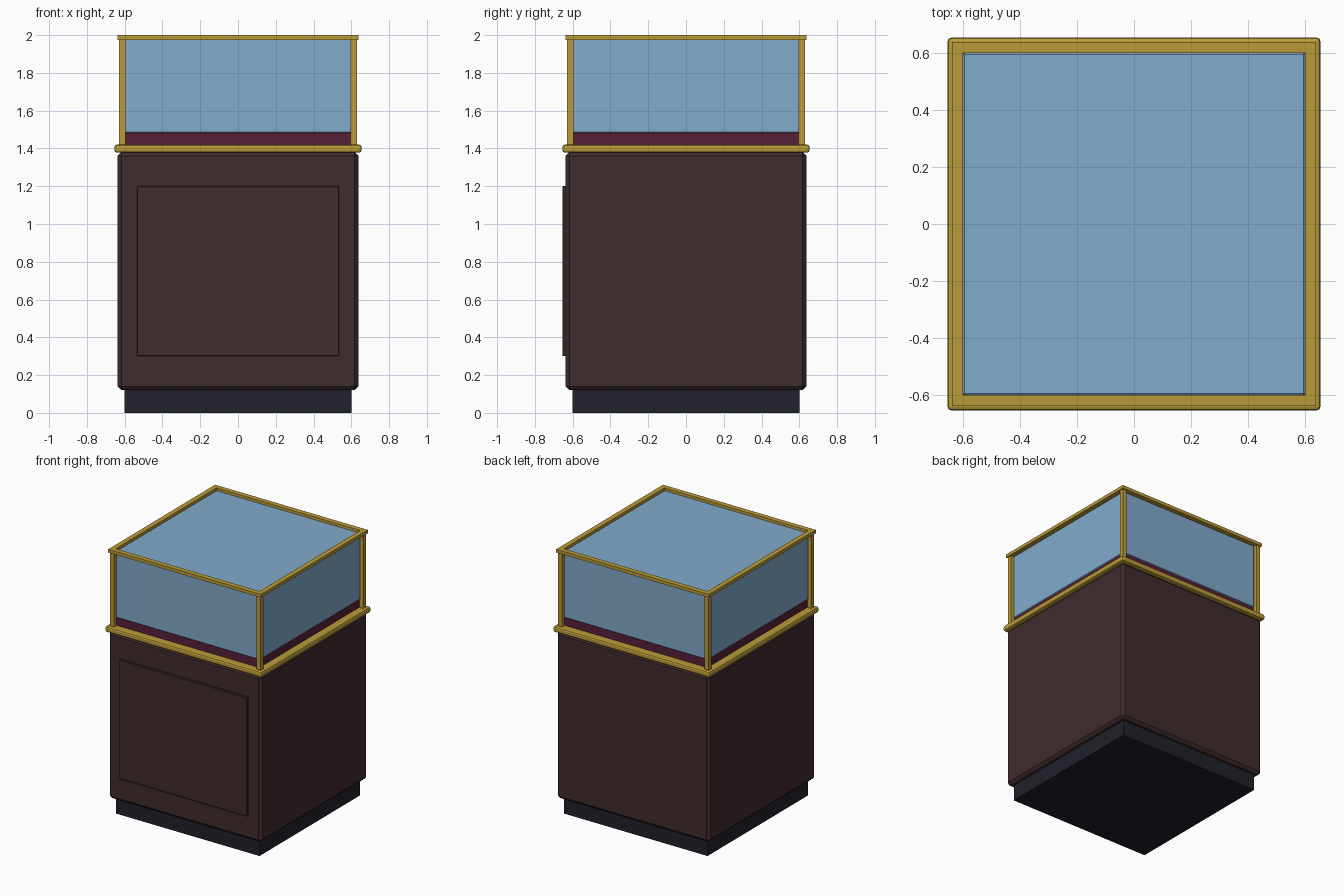
import bpy

cube = bpy.data.objects.get("Cube")
if cube:
    bpy.data.objects.remove(cube, do_unlink=True)


def material(name, r, g, b):
    m = bpy.data.materials.new(name)
    m.use_nodes = True
    m.diffuse_color = (r, g, b, 1)
    m.node_tree.nodes["Principled BSDF"].inputs["Base Color"].default_value = (r, g, b, 1)
    return m


BRASS = material("brass", 0.49, 0.33, 0.04)
WOOD = material("dark wood", 0.051, 0.025, 0.026)
PLINTH = material("black plinth", 0.015, 0.015, 0.024)
VELVET = material("burgundy velvet", 0.098, 0.0144, 0.04)
GLASS = material("blue glass", 0.22, 0.407, 0.597)


def box(name, low, high, mat, bevel=0, segments=1):
    """Box between two corners, with optional bevelled edges."""
    centre = [(a + b) / 2 for a, b in zip(low, high)]
    bpy.ops.mesh.primitive_cube_add(size=1, location=centre)
    ob = bpy.context.object
    ob.name = name
    ob.scale = [b - a for a, b in zip(low, high)]
    bpy.ops.object.transform_apply(location=False, rotation=False, scale=True)
    ob.data.materials.append(mat)
    if bevel:
        mod = ob.modifiers.new("bevel", "BEVEL")
        mod.width = bevel
        mod.segments = segments
    return ob


def slab(name, half, z0, z1, mat, bevel=0, segments=1):
    """Square layer centred on the vertical axis."""
    return box(name, (-half, -half, z0), (half, half, z1), mat, bevel, segments)


# Cabinet
slab("plinth", 0.6, 0, 0.14, PLINTH)
slab("cabinet_body", 0.638, 0.12, 1.38, WOOD, 0.02)
box("door_panel", (-0.535, -0.655, 0.3), (0.535, -0.63, 1.2), WOOD, 0.004)
slab("brass_trim", 0.654, 1.378, 1.42, BRASS, 0.012, 2)

# Display deck and glass case
slab("velvet_deck", 0.596, 1.41, 1.482, VELVET)
slab("glass_case", 0.601, 1.48, 1.982, GLASS, 0.006)

# Corner posts
for sx, side in ((-1, "right"), (1, "left")):
    for sy, end in ((-1, "front"), (1, "back")):
        xs = sorted((sx * 0.596, sx * 0.63))
        ys = sorted((sy * 0.596, sy * 0.63))
        box(f"{end}_{side}_post", (xs[0], ys[0], 1.41), (xs[1], ys[1], 1.985), BRASS)

# Top frame
OUT, IN, Z0, Z1 = 0.638, 0.6, 1.975, 2.0
for s, end, side in ((-1, "front", "right"), (1, "back", "left")):
    a, b = sorted((s * IN, s * OUT))
    box(f"{end}_top_rail", (-OUT, a, Z0), (OUT, b, Z1), BRASS)
    box(f"{side}_top_rail", (a, -IN, Z0), (b, IN, Z1), BRASS)
